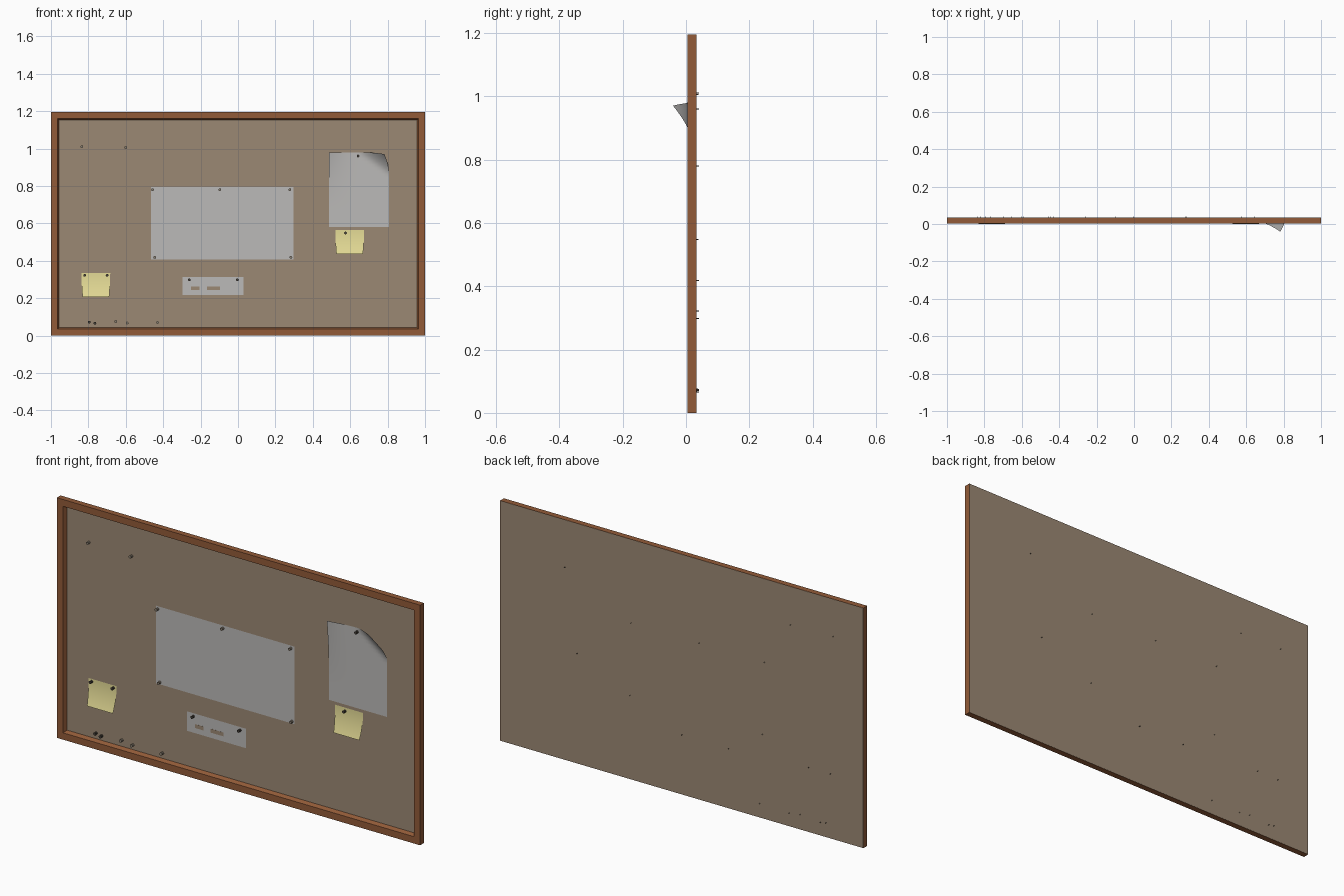
import bpy, bmesh, math
from mathutils import Matrix, Vector

if "Cube" in bpy.data.objects:
    bpy.data.objects.remove(bpy.data.objects["Cube"])


def material(name, rgb):
    m = bpy.data.materials.new(name)
    m.diffuse_color = (*rgb, 1)
    m.use_nodes = True
    m.node_tree.nodes["Principled BSDF"].inputs["Base Color"].default_value = m.diffuse_color
    return m


WOOD = material("brown wood", (0.29, 0.105, 0.04))
CORK = material("cork", (0.33, 0.25, 0.175))
PAPER = material("white paper", (0.50, 0.49, 0.48))
YELLOW = material("yellow paper", (0.77, 0.70, 0.30))
DARK = material("dark pin", (0.06, 0.05, 0.04))
TAN = material("tan pin", (0.26, 0.22, 0.17))

H = 1.195                      # board height
FRONT, BACK, FACE = 0.004, 0.0335, 0.023


def finish(bm, name, mat, smooth=False):
    me = bpy.data.meshes.new(name)
    bm.to_mesh(me)
    bm.free()
    ob = bpy.data.objects.new(name, me)
    bpy.context.collection.objects.link(ob)
    me.materials.append(mat)
    for p in me.polygons:
        p.use_smooth = smooth
    return ob


def box(name, x0, x1, y0, y1, z0, z1, mat):
    bm = bmesh.new()
    bmesh.ops.create_cube(bm, size=1)
    for v in bm.verts:
        v.co = Vector((x0 + (v.co.x + .5) * (x1 - x0),
                       y0 + (v.co.y + .5) * (y1 - y0),
                       z0 + (v.co.z + .5) * (z1 - z0)))
    return finish(bm, name, mat)


def sheet(name, x0, x1, z0, z1, mat, bend, nx=12, nz=12):
    """Paper sheet; bend(x, z, u, v) returns the bent position."""
    bm = bmesh.new()
    g = [[bm.verts.new(bend(x0 + (x1 - x0) * i / nx, z0 + (z1 - z0) * j / nz,
                            i / nx, j / nz))
          for i in range(nx + 1)] for j in range(nz + 1)]
    for j in range(nz):
        for i in range(nx):
            bm.faces.new((g[j][i], g[j][i + 1], g[j + 1][i + 1], g[j + 1][i]))
    return finish(bm, name, mat, True)


def pin(name, x, z, mat):
    """Push pin: lathe profile along y, tip poking out of the back."""
    prof = [(0.0075, 0.007), (0.0075, 0.009), (0.0045, 0.011), (0.0045, 0.017),
            (0.007, 0.019), (0.007, 0.0215), (0.0018, 0.0215), (0.0012, 0.0405)]
    n = 10
    bm = bmesh.new()
    rings = [[bm.verts.new((x + r * math.cos(math.tau * k / n), y,
                            z + r * math.sin(math.tau * k / n)))
              for k in range(n)] for r, y in prof]
    for a, b in zip(rings, rings[1:]):
        for k in range(n):
            bm.faces.new((a[k], a[(k + 1) % n], b[(k + 1) % n], b[k]))
    bm.faces.new(rings[0])
    bm.faces.new(rings[-1])
    bmesh.ops.recalc_face_normals(bm, faces=bm.faces)
    return finish(bm, name, mat)


# Mitred frame swept from a profile of (inset, y)
bm = bmesh.new()
rings = []
for d, y in [(0, BACK - .0005), (0, FRONT), (.034, FRONT), (.043, FACE + .001),
             (.043, BACK - .0005)]:
    rings.append([bm.verts.new(p) for p in
                  [(-1 + d, y, d), (1 - d, y, d), (1 - d, y, H - d), (-1 + d, y, H - d)]])
for a, b in zip(rings, rings[1:] + rings[:1]):
    for k in range(4):
        bm.faces.new((a[k], a[(k + 1) % 4], b[(k + 1) % 4], b[k]))
bmesh.ops.recalc_face_normals(bm, faces=bm.faces)
finish(bm, "frame", WOOD)

# Cork panel and full-size backing
box("cork_panel", -.97, .97, FACE, BACK - .001, .03, H - .03, CORK)
box("backing", -.999, .999, BACK - .0015, BACK, .001, H - .001, CORK)

# Large and small flat papers
flat = lambda x, z, u, v: (x, FACE - .002, z)
sheet("large_paper", -.465, .296, .408, .794, PAPER, flat, 1, 1)
sheet("small_paper", -.296, .03, .217, .314, PAPER, flat, 1, 1)
# Patches where the cork shows through the small paper
for i, (a, b) in enumerate([(-.25, -.205), (-.165, -.095)]):
    box(f"cork_patch_{i}", a, b, FACE - .0025, FACE - .001, .243, .262, CORK)


# Poster with a curled top right corner
def curl(x, z, u, v):
    d = max(0, (x - .642) / .165 + (z - .86) / .12 - 1)
    left = max(0, 1 - u / .5) * max(0, v - .2) / .8
    y = FACE - .002 - .062 * d ** 1.3 - .018 * left ** 2
    return (x - .025 * d * d, y, z - .01 * d * d)


sheet("curled_poster", .487, .807, .58, .98, PAPER, curl, 24, 24)


# Sticky notes lifting toward the bottom
def lift(x, z, u, v):
    t = (1 - v) ** 2
    return (x + .006 * t * (1 - 2 * u), FACE - .002 - .021 * t, z)


sheet("sticky_note_left", -.837, -.683, .205, .335, YELLOW, lift)
sheet("sticky_note_right", .52, .674, .435, .565, YELLOW, lift)

# Pins
dark_pins = [(-.82, .322), (-.70, .322), (.575, .548), (.642, .96),
             (-.795, .072), (-.765, .066), (-.26, .298), (-.003, .298)]
tan_pins = [(-.457, .78), (-.097, .78), (.277, .78), (-.445, .418), (.283, .418),
            (-.835, 1.01), (-.6, 1.005), (-.653, .075), (-.593, .067), (-.43, .07)]
for group, mat in ((dark_pins, DARK), (tan_pins, TAN)):
    for i, (x, z) in enumerate(group):
        pin(f"{mat.name.replace(' ', '_')}_{i}", x, z, mat)
